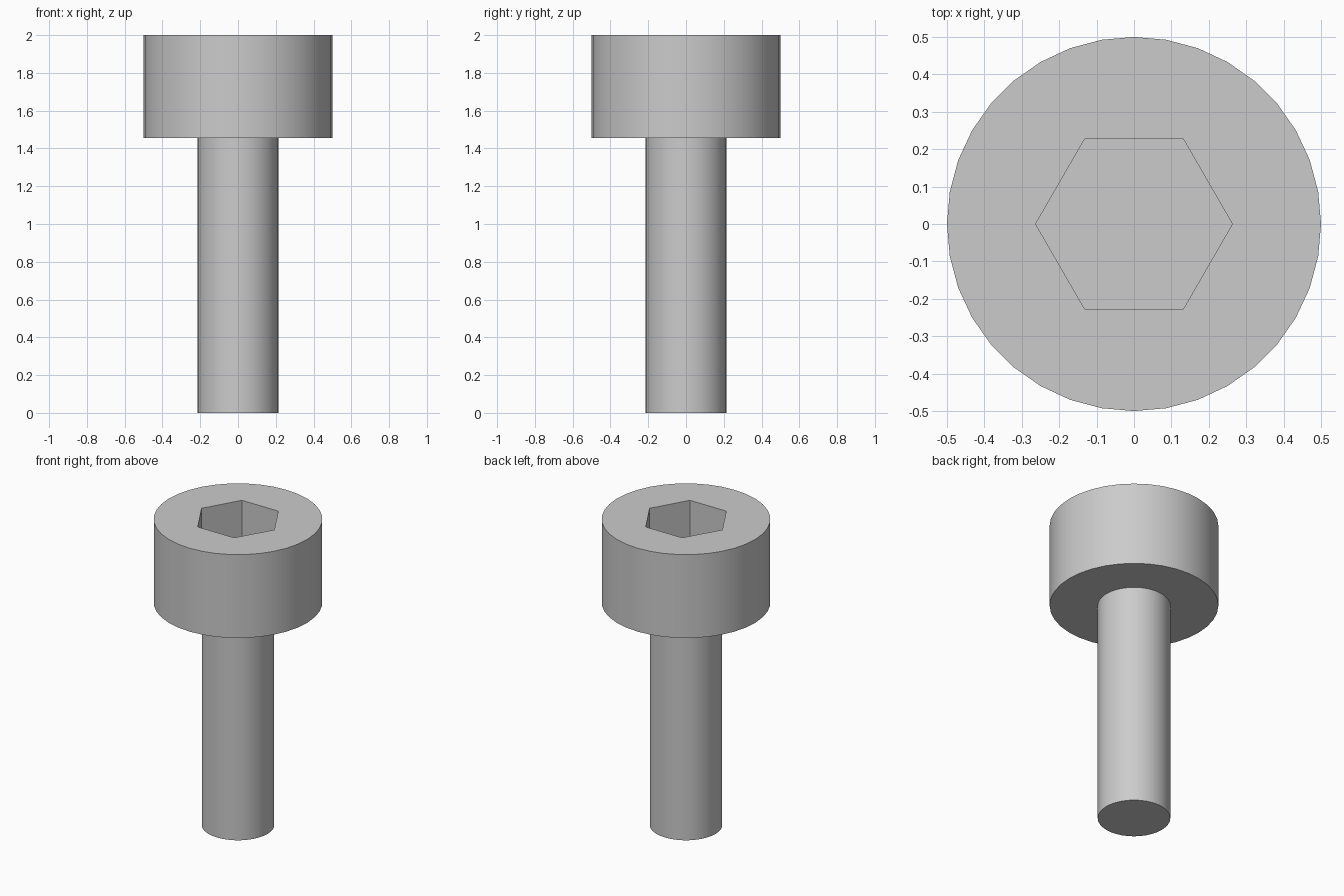
import bpy, bmesh
from math import cos, sin, tau, radians

cube = bpy.data.objects.get("Cube")
if cube:
    bpy.data.objects.remove(cube, do_unlink=True)

HEAD_R, SHAFT_R, SOCKET_R = 0.5, 0.215, 0.263
TOP, HEAD_BOTTOM, SOCKET_FLOOR = 2.0, 1.455, 1.7
SIDES = 36

steel = bpy.data.materials.new("grey_steel")
steel.use_nodes = True
grey = (0.6, 0.6, 0.6, 1)
steel.diffuse_color = grey
steel.node_tree.nodes["Principled BSDF"].inputs["Base Color"].default_value = grey


def ring(bm, radius, z, sides):
    verts = [bm.verts.new((radius * cos(tau * i / sides), radius * sin(tau * i / sides), z))
             for i in range(sides)]
    edges = [bm.edges.new((verts[i - 1], verts[i])) for i in range(sides)]
    return verts, edges


def bridge(bm, a, b):
    bmesh.ops.bridge_loops(bm, edges=a[1] + b[1])


def finish(bm, name):
    bmesh.ops.recalc_face_normals(bm, faces=bm.faces[:])
    mesh = bpy.data.meshes.new(name)
    bm.to_mesh(mesh)
    bm.free()
    mesh.materials.append(steel)
    obj = bpy.data.objects.new(name, mesh)
    bpy.context.collection.objects.link(obj)
    bpy.ops.object.select_all(action="DESELECT")
    obj.select_set(True)
    bpy.context.view_layer.objects.active = obj
    bpy.ops.object.shade_smooth_by_angle(angle=radians(30))


# Cylindrical head with a hexagonal socket
bm = bmesh.new()
base = ring(bm, HEAD_R, HEAD_BOTTOM, SIDES)
rim = ring(bm, HEAD_R, TOP, SIDES)
mouth = ring(bm, SOCKET_R, TOP, 6)
floor = ring(bm, SOCKET_R, SOCKET_FLOOR, 6)
bridge(bm, base, rim)
bridge(bm, mouth, floor)
bm.faces.new(base[0])
bm.faces.new(floor[0])
bmesh.ops.triangle_fill(bm, edges=rim[1] + mouth[1], use_beauty=True, normal=(0, 0, 1))
finish(bm, "head")

# Plain round shaft, open where it meets the head
bm = bmesh.new()
tip = ring(bm, SHAFT_R, 0, SIDES)
neck = ring(bm, SHAFT_R, HEAD_BOTTOM, SIDES)
bridge(bm, tip, neck)
bm.faces.new(tip[0])
finish(bm, "shaft")
